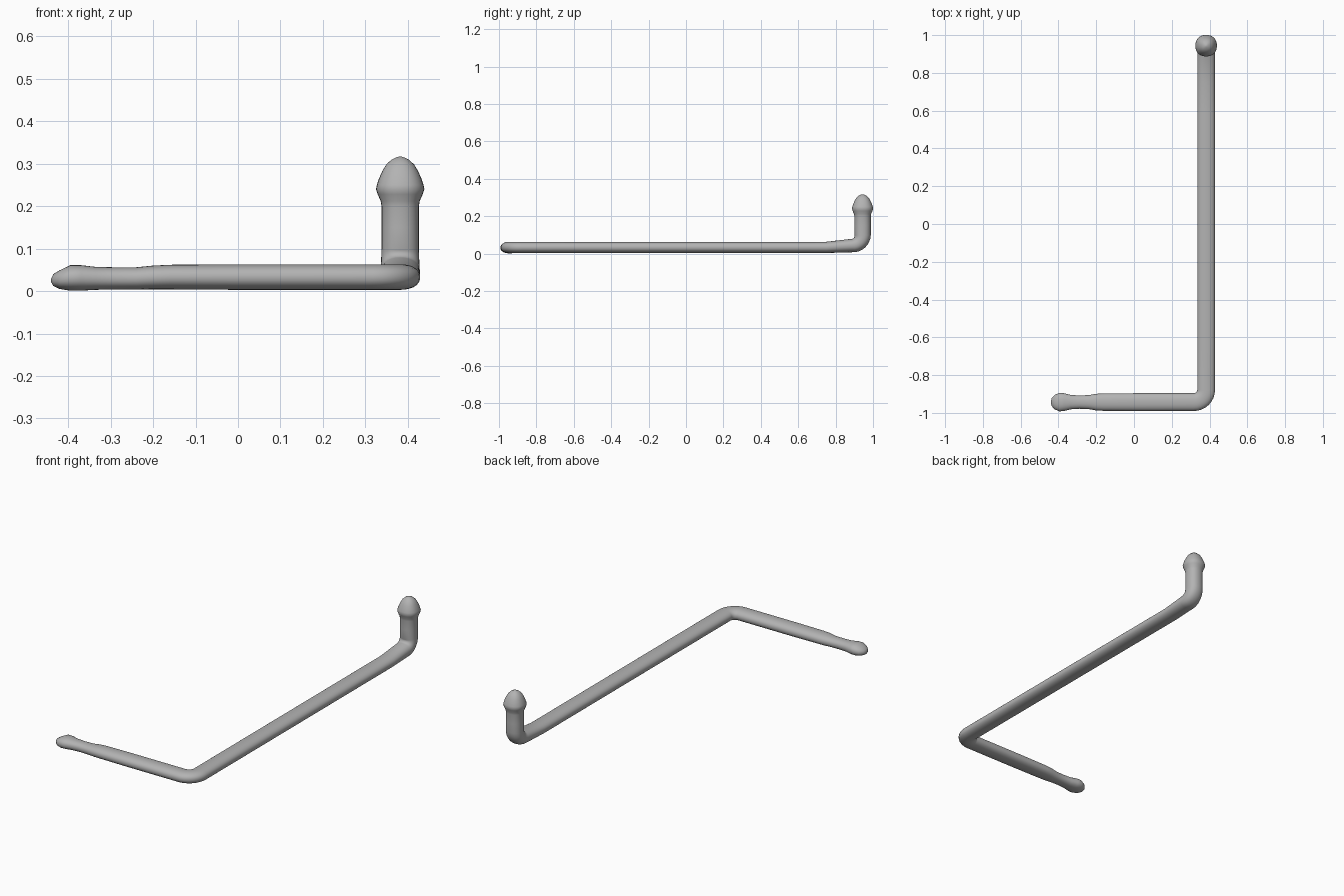
import bpy, bmesh
from math import sin, cos, pi, radians, copysign
from mathutils import Vector

cube = bpy.data.objects.get("Cube")
if cube:
    bpy.data.objects.remove(cube)

SIDES = 28
ROD_X, ARM_Y, POST_Y, MID_Z = 0.382, -0.943, 0.944, 0.033
WIDE, THICK, POST_R = 0.047, 0.03, 0.044

metal = bpy.data.materials.new("grey metal")
metal.use_nodes = True
grey = (0.45, 0.45, 0.45, 1)
metal.diffuse_color = grey
metal.node_tree.nodes["Principled BSDF"].inputs["Base Color"].default_value = grey

# Each station: centre, sideways axis, upper axis, half width, half thickness
stations = []


def add(centre, side, up, wide, thick):
    stations.append((Vector(centre), Vector(side), Vector(up), wide, thick))


# Short arm: rounded knob, slim neck, then full width (x, z, half width, half thickness)
for x, z, w, t in [(-0.44, 0.025, 0.006, 0.004), (-0.435, 0.026, 0.022, 0.014),
                   (-0.42, 0.027, 0.038, 0.022), (-0.395, 0.031, 0.049, 0.03),
                   (-0.37, 0.031, 0.047, 0.03), (-0.335, 0.03, 0.038, 0.027),
                   (-0.29, 0.03, 0.035, 0.026), (-0.24, 0.03, 0.037, 0.026),
                   (-0.2, 0.032, 0.044, 0.028), (-0.16, MID_Z, 0.046, 0.029),
                   (0.0, MID_Z, WIDE, THICK), (0.2, MID_Z, WIDE, THICK)]:
    add((x, ARM_Y, z), (0, -1, 0), (0, 0, 1), w, t)

# Flat bend into the long rod
R = 0.065
for i in range(9):
    a = pi / 2 * i / 8
    add((ROD_X - R + R * sin(a), ARM_Y + R - R * cos(a), MID_Z),
        (sin(a), -cos(a), 0), (0, 0, 1), WIDE, THICK)

# Long rod
for y in (-0.6, -0.2, 0.2, 0.6, 0.75):
    add((ROD_X, y, MID_Z), (1, 0, 0), (0, 0, 1), WIDE, THICK)

# Upward bend, thickening into the round post
R, LIFT = 0.055, 0.01
for i in range(9):
    f = i / 8
    a = radians(90 * f)
    add((ROD_X, POST_Y - R + R * sin(a), MID_Z + LIFT + R - R * cos(a)),
        (1, 0, 0), (0, -sin(a), cos(a)),
        WIDE + (POST_R - WIDE) * f, 0.036 + (POST_R - 0.036) * f)

# Post with a flared, domed head (z, radius)
for z, r in [(0.15, POST_R), (0.2, POST_R), (0.212, 0.046), (0.228, 0.053),
             (0.24, 0.057), (0.25, 0.055), (0.265, 0.05), (0.283, 0.042),
             (0.298, 0.033), (0.309, 0.021), (0.315, 0.009), (0.317, 0.002)]:
    add((ROD_X, POST_Y, z), (1, 0, 0), (0, -1, 0), r, r)


# Slightly squared oval section
def soft(v):
    return copysign(abs(v) ** 0.9, v)


bm = bmesh.new()
rings = []
for centre, side, up, wide, thick in stations:
    ring = []
    for k in range(SIDES):
        a = 2 * pi * k / SIDES
        ring.append(bm.verts.new(centre + side * wide * soft(cos(a)) + up * thick * soft(sin(a))))
    rings.append(ring)
for lower, upper in zip(rings, rings[1:]):
    for k in range(SIDES):
        n = (k + 1) % SIDES
        bm.faces.new((lower[k], lower[n], upper[n], upper[k]))
bm.faces.new(rings[0])
bm.faces.new(rings[-1])
bmesh.ops.recalc_face_normals(bm, faces=bm.faces)

mesh = bpy.data.meshes.new("bent_rod")
bm.to_mesh(mesh)
bm.free()
mesh.materials.append(metal)
rod = bpy.data.objects.new("bent_rod", mesh)
bpy.context.collection.objects.link(rod)
bpy.context.view_layer.objects.active = rod
rod.select_set(True)
bpy.ops.object.shade_smooth_by_angle(angle=radians(50))
